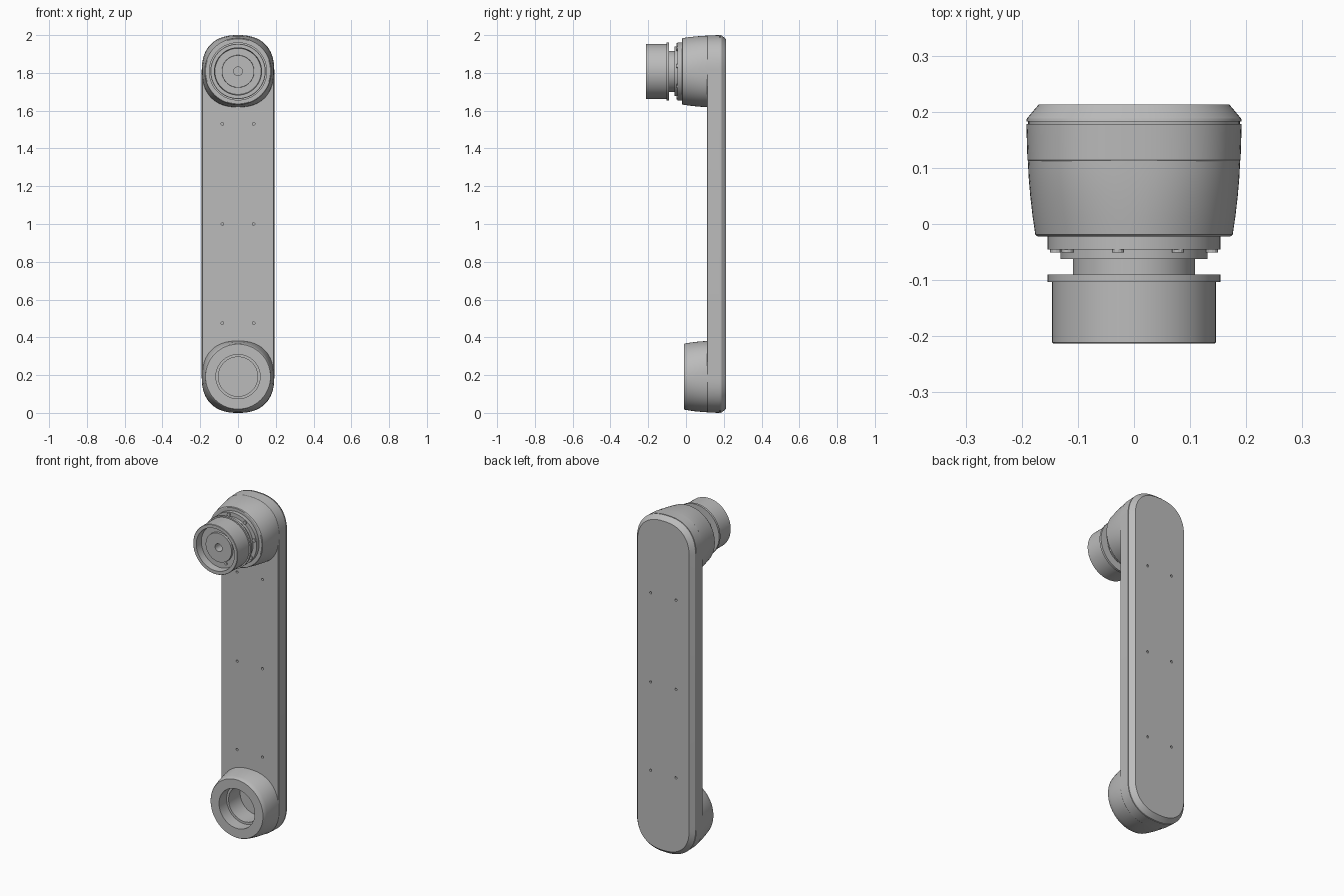
import bpy, bmesh, math

cube = bpy.data.objects.get("Cube")
if cube:
    bpy.data.objects.remove(cube, do_unlink=True)

TOP, LOW = 1.808, 0.192          # heights of the two joint axes
SEG = 96


def material(name, value):
    m = bpy.data.materials.new(name)
    m.use_nodes = True
    m.diffuse_color = (value, value, value, 1)
    m.node_tree.nodes["Principled BSDF"].inputs["Base Color"].default_value = m.diffuse_color
    return m


grey = material("satin grey", 0.5)


def section(y, r, power, z_top, z_low):
    """Superellipse in the xz plane, stretched between two centres."""
    pts = []
    for i in range(SEG):
        a = 2 * math.pi * (i + 0.5) / SEG
        c, s = math.cos(a), math.sin(a)
        x = math.copysign(abs(c) ** (2 / power), c) * r
        z = math.copysign(abs(s) ** (2 / power), s) * r
        pts.append((x, y, z + (z_top if s > 0 else z_low)))
    return pts


def loft(name, profile, z_top, z_low=None):
    """Skin rows of (y, radius, power) and cap both ends."""
    z_low = z_top if z_low is None else z_low
    bm = bmesh.new()
    rows = [[bm.verts.new(p) for p in section(y, r, n, z_top, z_low)] for y, r, n in profile]
    for a, b in zip(rows, rows[1:]):
        for i in range(SEG):
            j = (i + 1) % SEG
            bm.faces.new((a[i], a[j], b[j], b[i]))
    bm.faces.new(rows[0])
    bm.faces.new(rows[-1])
    return finish(name, bm)


def finish(name, bm):
    bmesh.ops.recalc_face_normals(bm, faces=bm.faces[:])
    mesh = bpy.data.meshes.new(name)
    bm.to_mesh(mesh)
    bm.free()
    mesh.materials.append(grey)
    ob = bpy.data.objects.new(name, mesh)
    bpy.context.collection.objects.link(ob)
    return ob


def add_rod(bm, x, z, y0, y1, r, sides):
    """Cylinder along y added to an open bmesh."""
    ends = [[bm.verts.new((x + r * math.cos(2 * math.pi * k / sides), y,
                           z + r * math.sin(2 * math.pi * k / sides)))
             for k in range(sides)] for y in (y0, y1)]
    for k in range(sides):
        j = (k + 1) % sides
        bm.faces.new((ends[0][k], ends[0][j], ends[1][j], ends[1][k]))
    bm.faces.new(ends[0])
    bm.faces.new(ends[1])


def select_only(ob):
    bpy.ops.object.select_all(action='DESELECT')
    ob.select_set(True)
    bpy.context.view_layer.objects.active = ob


def cut(ob, cutter):
    mod = ob.modifiers.new("cut", 'BOOLEAN')
    mod.object = cutter
    mod.solver = 'EXACT'
    select_only(ob)
    bpy.ops.object.modifier_apply(modifier=mod.name)
    bpy.data.objects.remove(cutter, do_unlink=True)


def lathe(rows):
    return [(y, r, 2) for y, r in rows]


# Long arm shell with a seam groove and a chamfered back cover
arm = loft("arm_shell", [
    (0.11, 0.187, 2.4), (0.114, 0.190, 2.4), (0.178, 0.192, 2.4), (0.178, 0.189, 2.4),
    (0.183, 0.189, 2.4), (0.183, 0.192, 2.4), (0.188, 0.191, 2.4), (0.213, 0.170, 2.4),
], TOP, LOW)

# Screw holes on both faces and the bore of the lower joint
bm = bmesh.new()
for z in (0.475, 1.0, 1.53):
    for x in (-0.083, 0.083):
        add_rod(bm, x, z, 0.09, 0.13, 0.007, 16)
        add_rod(bm, x, z, 0.19, 0.23, 0.007, 16)
add_rod(bm, 0, LOW, 0.05, 0.172, 0.108, SEG)
cut(arm, finish("arm_cutter", bm))

# Upper joint housing, round in front and fuller where it meets the arm
upper = loft("upper_housing", [
    (-0.022, 0.172, 2), (-0.019, 0.176, 2.02), (0.015, 0.181, 2.1), (0.05, 0.185, 2.2),
    (0.085, 0.188, 2.3), (0.12, 0.1895, 2.38), (0.17, 0.1905, 2.4),
], TOP)

# Lower joint housing with a stepped open bore
lower = loft("lower_housing", [
    (0.17, 0.1905, 2.4), (0.12, 0.1895, 2.38), (0.085, 0.187, 2.3), (0.05, 0.184, 2.2),
    (0.015, 0.179, 2.1), (-0.007, 0.175, 2.02), (-0.011, 0.172, 2),
    (-0.011, 0.117, 2), (0.06, 0.117, 2), (0.06, 0.104, 2), (0.168, 0.104, 2),
], LOW)

# Stepped flange behind the output cup
flange = loft("joint_flange", lathe([
    (0.0, 0.154), (-0.045, 0.154), (-0.045, 0.131), (-0.062, 0.131),
    (-0.062, 0.109), (-0.095, 0.109),
]), TOP)

# Output cup with a collar, a recessed face and a centre hole
cup = loft("output_cup", lathe([
    (-0.09, 0.10), (-0.09, 0.154), (-0.103, 0.154), (-0.103, 0.146), (-0.211, 0.146),
    (-0.213, 0.144), (-0.213, 0.125), (-0.170, 0.122), (-0.170, 0.086), (-0.182, 0.085),
    (-0.182, 0.023), (-0.13, 0.023),
]), TOP)

# Ring of flange bolts and a small screw inside the cup
bm = bmesh.new()
for k in range(8):
    a = math.radians(33.5 + 45 * k)
    add_rod(bm, 0.142 * math.sin(a), TOP + 0.142 * math.cos(a), -0.04, -0.051, 0.0105, 12)
bolts = finish("flange_bolts", bm)
bm = bmesh.new()
add_rod(bm, 0.042, TOP - 0.088, -0.16, -0.176, 0.008, 12)
screw = finish("cup_screw", bm)

for ob in (arm, upper, lower, flange, cup, bolts, screw):
    select_only(ob)
    bpy.ops.object.shade_smooth_by_angle(angle=math.radians(28))
